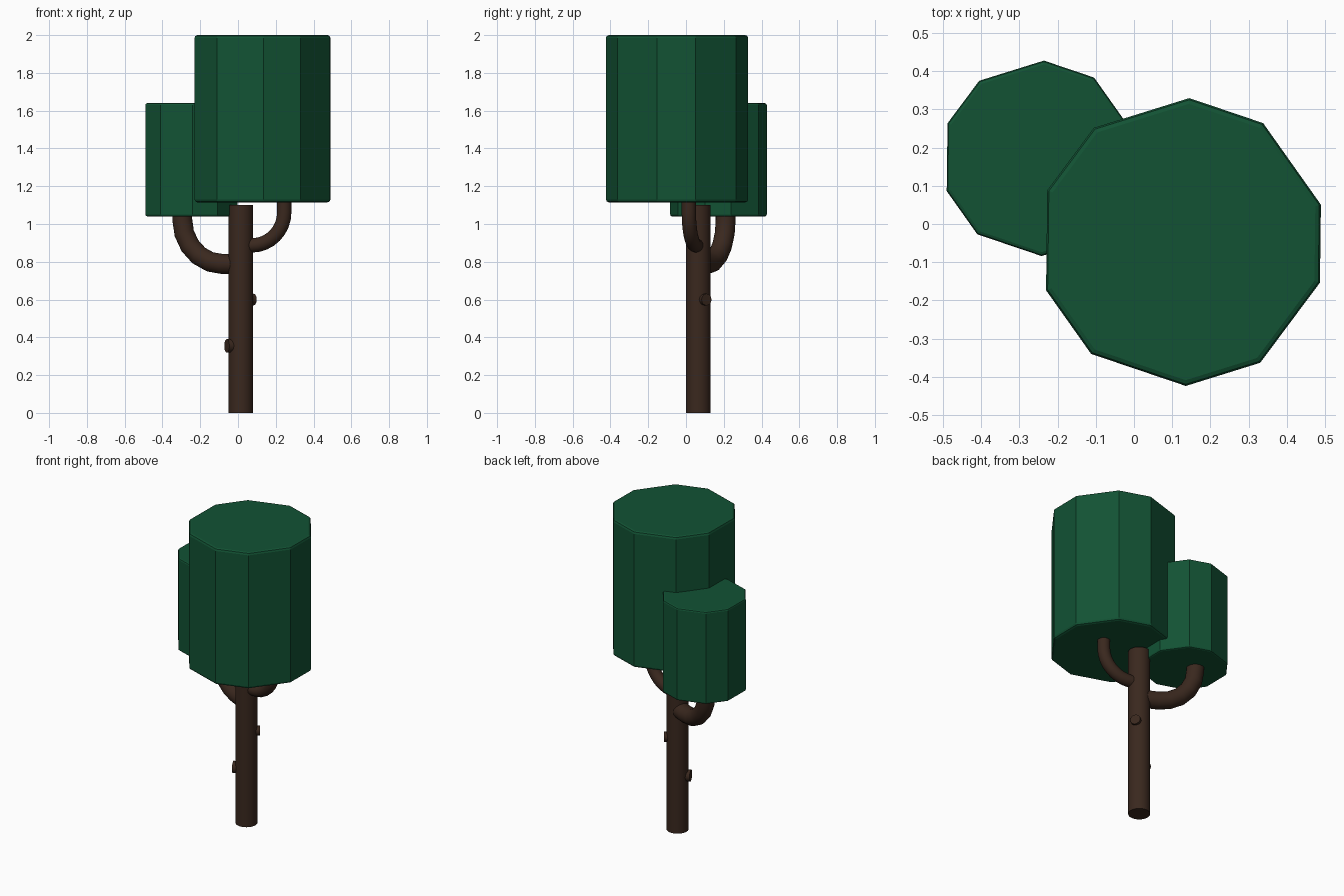
import bpy, bmesh, math
from mathutils import Vector

if "Cube" in bpy.data.objects:
    bpy.data.objects.remove(bpy.data.objects["Cube"])


def material(name, rgb):
    m = bpy.data.materials.new(name)
    m.diffuse_color = (*rgb, 1)
    m.use_nodes = True
    m.node_tree.nodes["Principled BSDF"].inputs["Base Color"].default_value = m.diffuse_color
    return m


GREEN = material("leaf_green", (0.006, 0.085, 0.034))
BROWN = material("bark_brown", (0.042, 0.021, 0.013))


def finish(bm, name, mat, smooth):
    bmesh.ops.recalc_face_normals(bm, faces=bm.faces[:])
    mesh = bpy.data.meshes.new(name)
    bm.to_mesh(mesh)
    bm.free()
    mesh.materials.append(mat)
    ob = bpy.data.objects.new(name, mesh)
    bpy.context.collection.objects.link(ob)
    if smooth:
        bpy.ops.object.select_all(action='DESELECT')
        ob.select_set(True)
        bpy.context.view_layer.objects.active = ob
        bpy.ops.object.shade_smooth_by_angle(angle=math.radians(40))
    return ob


# Skin a list of rings (equal vertex counts) and cap both ends
def loft(rings, name, mat, smooth):
    bm = bmesh.new()
    vs = [[bm.verts.new(p) for p in r] for r in rings]
    n = len(vs[0])
    for a, b in zip(vs, vs[1:]):
        for i in range(n):
            j = (i + 1) % n
            bm.faces.new((a[i], a[j], b[j], b[i]))
    bm.faces.new(vs[0][::-1])
    bm.faces.new(vs[-1])
    return finish(bm, name, mat, smooth)


# Chamfered pentagonal prism with a small rounded rim
def canopy(name, cx, cy, r, z0, z1):
    angles = [math.radians(a - 72 * k) for k in range(5) for a in (87, 55.6)]
    b = 0.04 * r
    profile = [(r - b, z0), (r - 0.3 * b, z0 + 0.3 * b), (r, z0 + b),
               (r, z1 - b), (r - 0.3 * b, z1 - 0.3 * b), (r - b, z1)]
    rings = [[(cx + q * math.cos(a), cy + q * math.sin(a), z) for a in angles]
             for q, z in profile]
    loft(rings, name, GREEN, False)


# Round tube along a path lying in a vertical plane
def tube(name, path, r, sides=20):
    pts = [Vector(p) for p in path]
    flat = pts[-1] - pts[0]
    if math.hypot(flat.x, flat.y) < 1e-6:
        flat = Vector((1, 0, 0))
    side = Vector((-flat.y, flat.x, 0)).normalized()
    rings = []
    for i, p in enumerate(pts):
        before = (p - pts[i - 1]).normalized() if i else None
        after = (pts[i + 1] - p).normalized() if i < len(pts) - 1 else None
        t = ((before or after) + (after or before)).normalized()
        up = t.cross(side)
        rings.append([p + r * (math.cos(a) * side + math.sin(a) * up)
                      for a in (2 * math.pi * k / sides for k in range(sides))])
    loft(rings, name, BROWN, True)


# Branch: leaves the trunk level, bends up a quarter turn, ends upright
def branch(name, end, z0, bend, r, steps):
    start = Vector((TX, TY, z0))
    tip = Vector(end)
    d = Vector((tip.x - TX, tip.y - TY, 0))
    reach = d.length
    d.normalize()
    path = [start]
    for k in range(steps + 1):
        a = math.pi / 2 * k / steps
        path.append(start + d * (reach - bend + bend * math.sin(a))
                    + Vector((0, 0, bend * (1 - math.cos(a)))))
    path.append(tip)
    tube(name, path, r)


# Foliage
canopy("large_canopy", 0.125, -0.047, 0.377, 1.115, 2.0)
canopy("small_canopy", -0.249, 0.172, 0.256, 1.04, 1.64)

# Trunk
TX, TY = 0.015, 0.065
tube("trunk", [(TX, TY, 0), (TX, TY, 1.10)], 0.065, 32)

# Branches
branch("left_branch", (-0.295, 0.21, 1.06), 0.788, 0.235, 0.053, 5)
branch("right_branch", (0.245, 0.015, 1.14), 0.887, 0.175, 0.038, 8)

# Knots on the trunk
for name, ang, z, r in (("upper_knot", 33, 0.60, 0.031), ("lower_knot", 202, 0.355, 0.036)):
    dx, dy = math.cos(math.radians(ang)), math.sin(math.radians(ang))
    tube(name, [(TX, TY, z), (TX + 0.08 * dx, TY + 0.08 * dy, z)], r)
